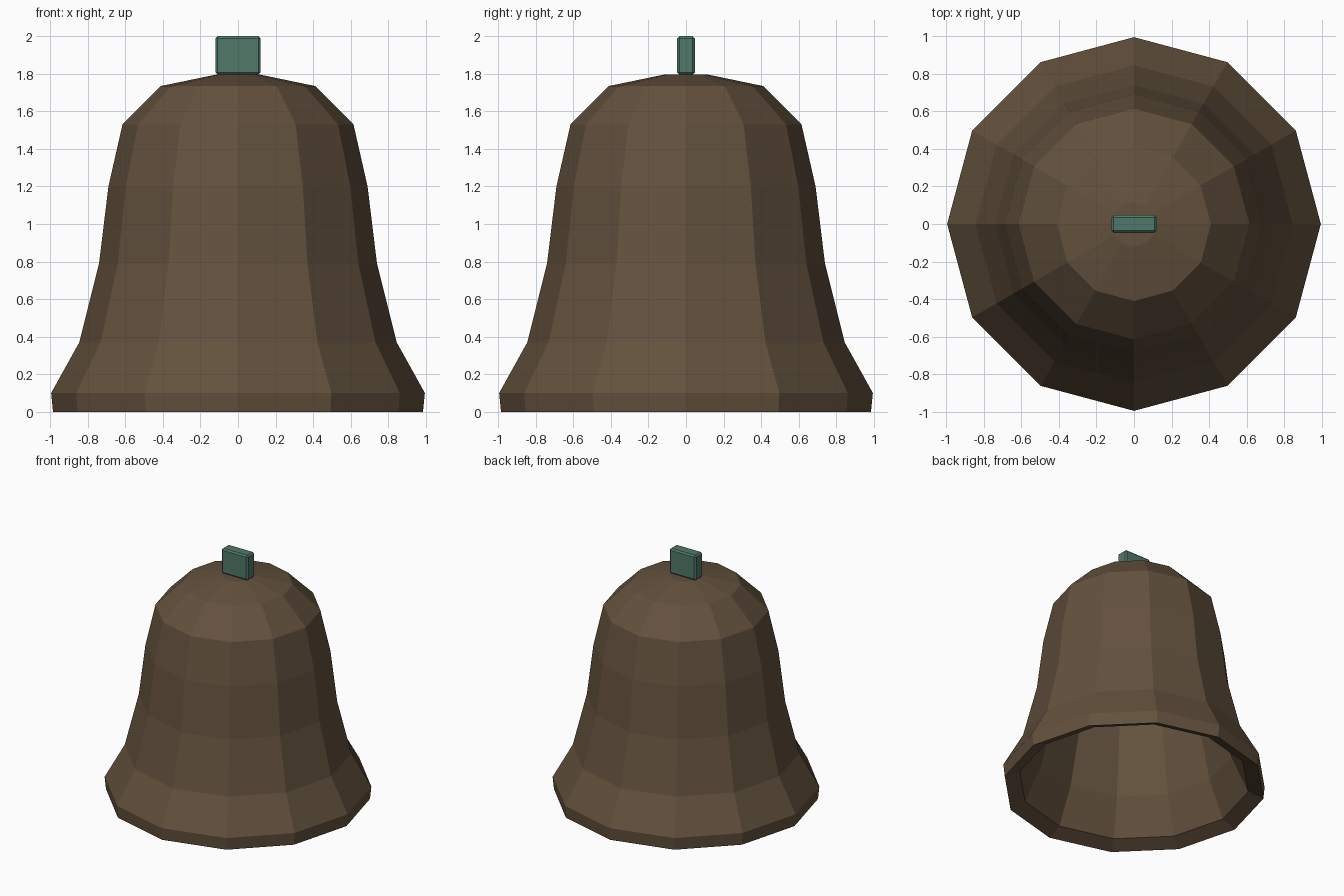
import bpy, bmesh, math

if "Cube" in bpy.data.objects:
    bpy.data.objects.remove(bpy.data.objects["Cube"])


def material(name, rgb):
    mat = bpy.data.materials.new(name)
    mat.use_nodes = True
    color = (*rgb, 1.0)
    mat.diffuse_color = color
    mat.node_tree.nodes["Principled BSDF"].inputs["Base Color"].default_value = color
    return mat


def finish(name, bm, mat):
    bmesh.ops.recalc_face_normals(bm, faces=bm.faces)
    mesh = bpy.data.meshes.new(name)
    bm.to_mesh(mesh)
    bm.free()
    mesh.materials.append(mat)
    obj = bpy.data.objects.new(name, mesh)
    bpy.context.collection.objects.link(obj)
    return obj


def lathe(name, profile, sides, mat):
    """Revolve a radius/height profile and cap both of its ends."""
    bm = bmesh.new()
    rings = []
    for r, z in profile:
        angles = [math.tau * i / sides for i in range(sides)]
        rings.append([bm.verts.new((r * math.cos(a), r * math.sin(a), z)) for a in angles])
    for low, high in zip(rings, rings[1:]):
        for i in range(sides):
            j = (i + 1) % sides
            bm.faces.new((low[i], low[j], high[j], high[i]))
    bm.faces.new(rings[0])
    bm.faces.new(rings[-1])
    return finish(name, bm, mat)


bronze = material("dark bronze", (0.125, 0.082, 0.047))
verdigris = material("verdigris green", (0.082, 0.19, 0.14))

# Hollow bell: inner wall from the crown down, round the lip, then up the outside
inner = [(0.11, 1.69), (0.36, 1.64), (0.52, 1.47), (0.59, 1.18),
         (0.64, 0.77), (0.74, 0.34), (0.87, 0.05)]
outer = [(0.985, 0), (0.995, 0.1), (0.845, 0.37), (0.74, 0.79), (0.69, 1.2),
         (0.615, 1.53), (0.41, 1.735), (0.12, 1.795)]
lathe("bell_body", inner + outer, 12, bronze)

# Hanging lug on the crown
bm = bmesh.new()
bmesh.ops.create_cube(bm, size=1)
for v in bm.verts:
    v.co = (v.co.x * 0.24, v.co.y * 0.095, v.co.z * 0.205 + 1.8975)
lug = finish("hanging_lug", bm, verdigris)
bevel = lug.modifiers.new("soft_edges", "BEVEL")
bevel.width = 0.012
bevel.segments = 1
